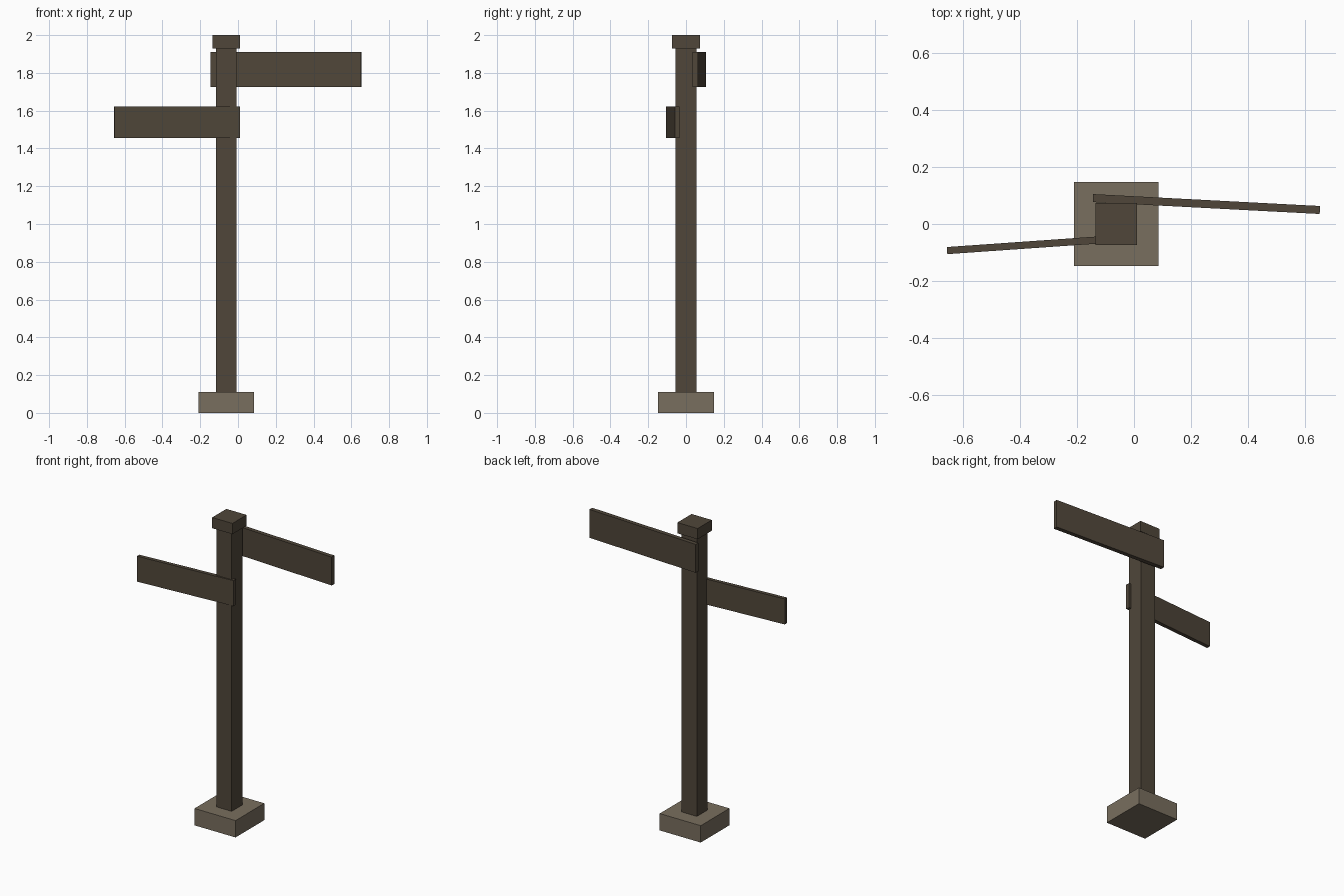
import bpy
import math

cube = bpy.data.objects.get("Cube")
if cube:
    bpy.data.objects.remove(cube, do_unlink=True)


def make_material(name, color):
    mat = bpy.data.materials.new(name)
    mat.use_nodes = True
    mat.diffuse_color = color
    mat.node_tree.nodes["Principled BSDF"].inputs["Base Color"].default_value = color
    return mat


def make_box(name, center, size, mat, turn=0):
    """Flat-faced box, turned about z by an angle in degrees."""
    bpy.ops.mesh.primitive_cube_add(size=1)
    obj = bpy.context.object
    obj.name = name
    obj.data.name = name
    obj.scale = size
    bpy.ops.object.transform_apply(location=False, rotation=False, scale=True)
    obj.location = center
    obj.rotation_euler.z = math.radians(turn)
    obj.data.materials.append(mat)
    return obj


wood = make_material("dark wood", (0.08, 0.062, 0.042, 1))
stone = make_material("brown stone", (0.19, 0.156, 0.112, 1))

POST_X = -0.062

# Upright: footing, post and cap
make_box("base", (POST_X, 0, 0.055), (0.296, 0.296, 0.11), stone)
make_box("post", (POST_X, 0, 1.02), (0.11, 0.11, 1.82), wood)
make_box("post_cap", (POST_X, 0, 1.965), (0.146, 0.146, 0.07), wood)

# Sign boards, each slightly askew
make_box("upper_sign_board", (0.254, 0.07, 1.818), (0.797, 0.028, 0.185), wood, -3)
make_box("lower_sign_board", (-0.323, -0.07, 1.538), (0.667, 0.025, 0.166), wood, 4)
